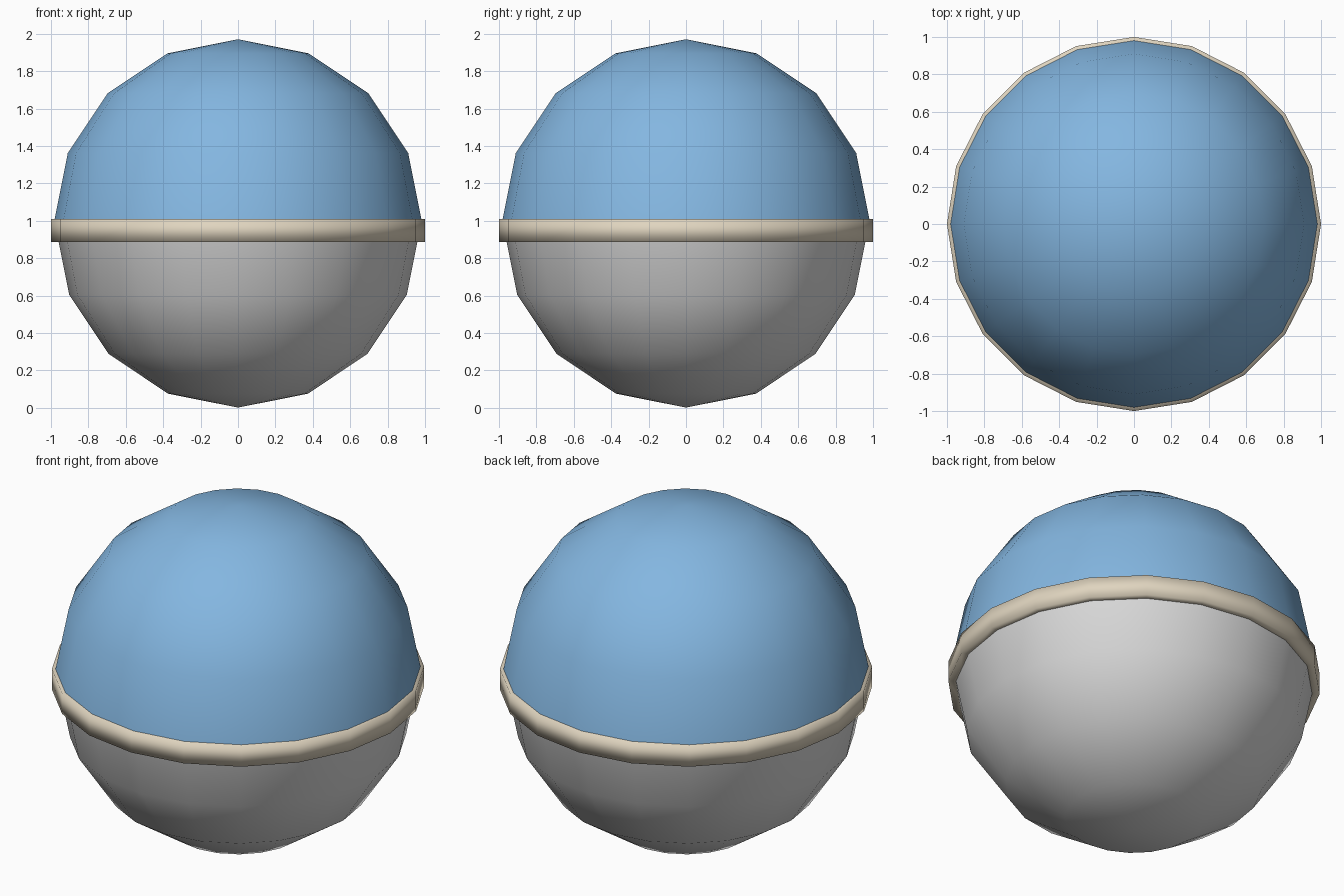
import bpy, bmesh, math

if "Cube" in bpy.data.objects:
    bpy.data.objects.remove(bpy.data.objects["Cube"])

SEG = 20  # sides around the ball


def material(name, rgb):
    m = bpy.data.materials.new(name)
    m.diffuse_color = (*rgb, 1)
    m.use_nodes = True
    m.node_tree.nodes["Principled BSDF"].inputs["Base Color"].default_value = m.diffuse_color
    return m


def lathe(name, profile, mat, closed=False):
    """Spin a (radius, z) profile around the z axis; radius 0 makes a pole."""
    bm = bmesh.new()
    rings = []
    for r, z in profile:
        if r < 1e-6:
            rings.append([bm.verts.new((0, 0, z))] * SEG)
        else:
            rings.append([bm.verts.new((r * math.cos(math.tau * i / SEG),
                                        r * math.sin(math.tau * i / SEG), z))
                          for i in range(SEG)])
    pairs = list(zip(rings, rings[1:]))
    if closed:
        pairs.append((rings[-1], rings[0]))
    for a, b in pairs:
        for i in range(SEG):
            j = (i + 1) % SEG
            bm.faces.new(list(dict.fromkeys((a[i], a[j], b[j], b[i]))))
    for f in bm.faces:
        f.smooth = True
    bmesh.ops.recalc_face_normals(bm, faces=bm.faces)
    me = bpy.data.meshes.new(name)
    bm.to_mesh(me)
    bm.free()
    me.materials.append(mat)
    ob = bpy.data.objects.new(name, me)
    bpy.context.collection.objects.link(ob)
    return ob


def quarter(radius, centre, sign):
    """Quarter circle from pole to equator in four steps."""
    pts = [(radius * math.sin(math.pi / 8 * k),
            centre + sign * radius * math.cos(math.pi / 8 * k)) for k in range(5)]
    return pts if sign < 0 else pts[::-1]


blue = material("sky blue", (0.23, 0.47, 0.75))
grey = material("light grey", (0.70, 0.70, 0.70))
cream = material("cream", (0.74, 0.66, 0.52))

# Upper and lower halves of the ball
lathe("upper_dome", quarter(0.985, 0.985, 1), blue)
lathe("lower_bowl", quarter(0.977, 0.978, -1), grey)

# Raised band around the middle
lathe("middle_band", [(0.93, 0.887), (1.0, 0.887), (1.0, 1.008), (0.93, 1.008)],
      cream, closed=True)
